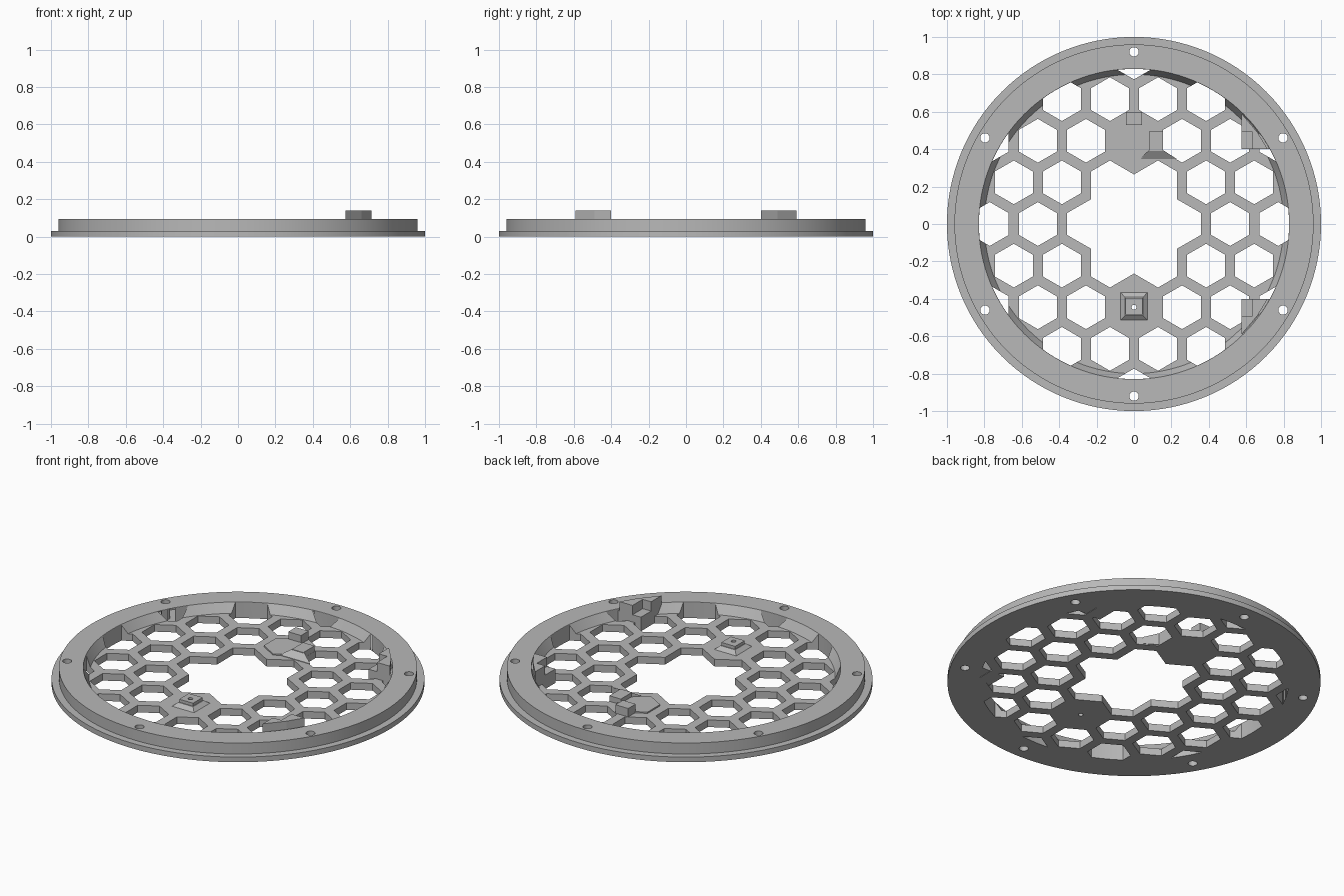
import bpy, bmesh
from math import sin, cos, radians, pi, hypot
from mathutils import Vector, Matrix

if "Cube" in bpy.data.objects:
    bpy.data.objects.remove(bpy.data.objects["Cube"])

grey = bpy.data.materials.new("matte grey")
grey.use_nodes = True
grey.diffuse_color = (0.48, 0.48, 0.48, 1)
grey.node_tree.nodes["Principled BSDF"].inputs["Base Color"].default_value = grey.diffuse_color

PITCH, HEX_R, PLATE = 0.257, 0.117, 0.042
BORE = 0.829


def make(name, bm):
    bmesh.ops.recalc_face_normals(bm, faces=bm.faces)
    mesh = bpy.data.meshes.new(name)
    bm.to_mesh(mesh)
    bm.free()
    mesh.materials.append(grey)
    obj = bpy.data.objects.new(name, mesh)
    bpy.context.collection.objects.link(obj)
    return obj


def add_prism(bm, pts, z0, z1):
    base = bm.faces.new([bm.verts.new((x, y, z0)) for x, y in pts])
    top = bmesh.ops.extrude_face_region(bm, geom=[base])["geom"]
    verts = [g for g in top if isinstance(g, bmesh.types.BMVert)]
    bmesh.ops.translate(bm, verts=verts, vec=(0, 0, z1 - z0))
    return verts


def prism(name, pts, z0, z1):
    bm = bmesh.new()
    add_prism(bm, pts, z0, z1)
    return make(name, bm)


def ngon(x, y, r, n, start=0):
    return [(x + r * cos(radians(start) + 2 * pi * i / n),
             y + r * sin(radians(start) + 2 * pi * i / n)) for i in range(n)]


def rect(x0, x1, y0, y1):
    return [(x0, y0), (x1, y0), (x1, y1), (x0, y1)]


def cut(obj, cutter, mode="DIFFERENCE"):
    mod = obj.modifiers.new("cut", "BOOLEAN")
    mod.operation, mod.object, mod.solver = mode, cutter, "EXACT"
    bpy.context.view_layer.objects.active = obj
    bpy.ops.object.modifier_apply(modifier=mod.name)
    bpy.data.objects.remove(cutter)


# Flanged disc with raised rim and tapered inner wall
profile = [(0, 0), (1, 0), (1, 0.03), (0.96, 0.03), (0.96, 0.095),
           (0.83, 0.095), (0.80, PLATE), (0, PLATE)]
bm = bmesh.new()
pv = [bm.verts.new((r, 0, z)) for r, z in profile]
edges = [bm.edges.new(pair) for pair in zip(pv, pv[1:])]
bmesh.ops.spin(bm, geom=pv + edges, cent=(0, 0, 0), axis=(0, 0, 1),
               angle=2 * pi, steps=128)
bmesh.ops.remove_doubles(bm, verts=bm.verts, dist=0.0001)
body = make("grille_body", bm)

# Honeycomb openings, trimmed to the bore of the rim
bm = bmesh.new()
for row in range(-4, 5):
    for col in range(-4, 5):
        x = (col + 0.5 * (row % 2)) * PITCH
        y = row * PITCH * cos(pi / 6)
        dist = hypot(x, y)
        solid_pad = abs(x) < 0.01 and abs(row) == 2
        if 0.3 < dist < 0.9 and not solid_pad:
            add_prism(bm, ngon(x, y, HEX_R, 6, 30), -0.1, 0.3)

# Star shaped centre opening
star = []
for k in range(6):
    a = radians(60 * k)
    for d in (-pi / 6, pi / 6):
        star.append((PITCH * cos(a) + HEX_R * cos(a + d),
                     PITCH * sin(a) + HEX_R * sin(a + d)))
    star.append((0.265 * cos(a + pi / 6), 0.265 * sin(a + pi / 6)))
add_prism(bm, star, -0.1, 0.3)
holes = make("honeycomb_cutter", bm)
cut(holes, prism("bore_cutter", ngon(0, 0, BORE, 128), -0.2, 0.4), "INTERSECT")
cut(body, holes)

# Screw holes around the rim and through the front pad
bm = bmesh.new()
for x, y in ngon(0, 0, 0.92, 6, 30):
    add_prism(bm, ngon(x, y, 0.025, 24), -0.1, 0.3)
add_prism(bm, ngon(0, -0.445, 0.013, 16), -0.1, 0.3)
cut(body, make("screw_cutter", bm))

bpy.ops.object.select_all(action="DESELECT")
body.select_set(True)
bpy.context.view_layer.objects.active = body
bpy.ops.object.shade_smooth_by_angle(angle=radians(25))

# Front mount: tapered foot with a small drilled block on top
bm = bmesh.new()
top = add_prism(bm, rect(-0.078, 0.078, -0.52, -0.36), PLATE - 0.005, 0.062)
centre = Vector((0, -0.44, 0))
bmesh.ops.scale(bm, verts=top, vec=(0.62, 0.62, 1), space=Matrix.Translation(-centre))
foot = make("front_mount_foot", bm)
block = prism("front_mount_block", rect(-0.045, 0.045, -0.485, -0.395), 0.055, 0.08)
for part in (foot, block):
    cut(part, prism("drill_cutter", ngon(0, -0.445, 0.013, 16), -0.1, 0.3))

# Back mount: hexagonal pad, post, side block and sloped wedge
prism("back_mount_pad", ngon(0, 0.445, HEX_R, 6, 30), PLATE - 0.005, 0.05)
prism("back_mount_post", rect(-0.042, 0.042, 0.53, 0.6), 0.01, 0.092)
prism("back_mount_block", rect(0.08, 0.155, 0.39, 0.495), 0.01, 0.075)
bm = bmesh.new()
top = add_prism(bm, [(0.03, 0.347), (0.23, 0.347), (0.155, 0.395), (0.08, 0.395)], 0.005, 0.075)
for v in top:
    if v.co.y < 0.37:
        v.co.z = 0.045
make("back_mount_wedge", bm)

# Two corner clips against the right rim, each with a stepped inner corner
low = [(0.575, 0.4), (0.735, 0.4), (0.67, 0.5), (0.575, 0.605)]
high = [(0.63, 0.4), (0.715, 0.4), (0.66, 0.49), (0.575, 0.59),
        (0.575, 0.495), (0.63, 0.495)]
for name, side in (("back", 1), ("front", -1)):
    prism(name + "_clip_base", [(x, side * y) for x, y in low], 0.002, 0.085)
    prism(name + "_clip_stop", [(x, side * y) for x, y in high], 0.08, 0.14)
